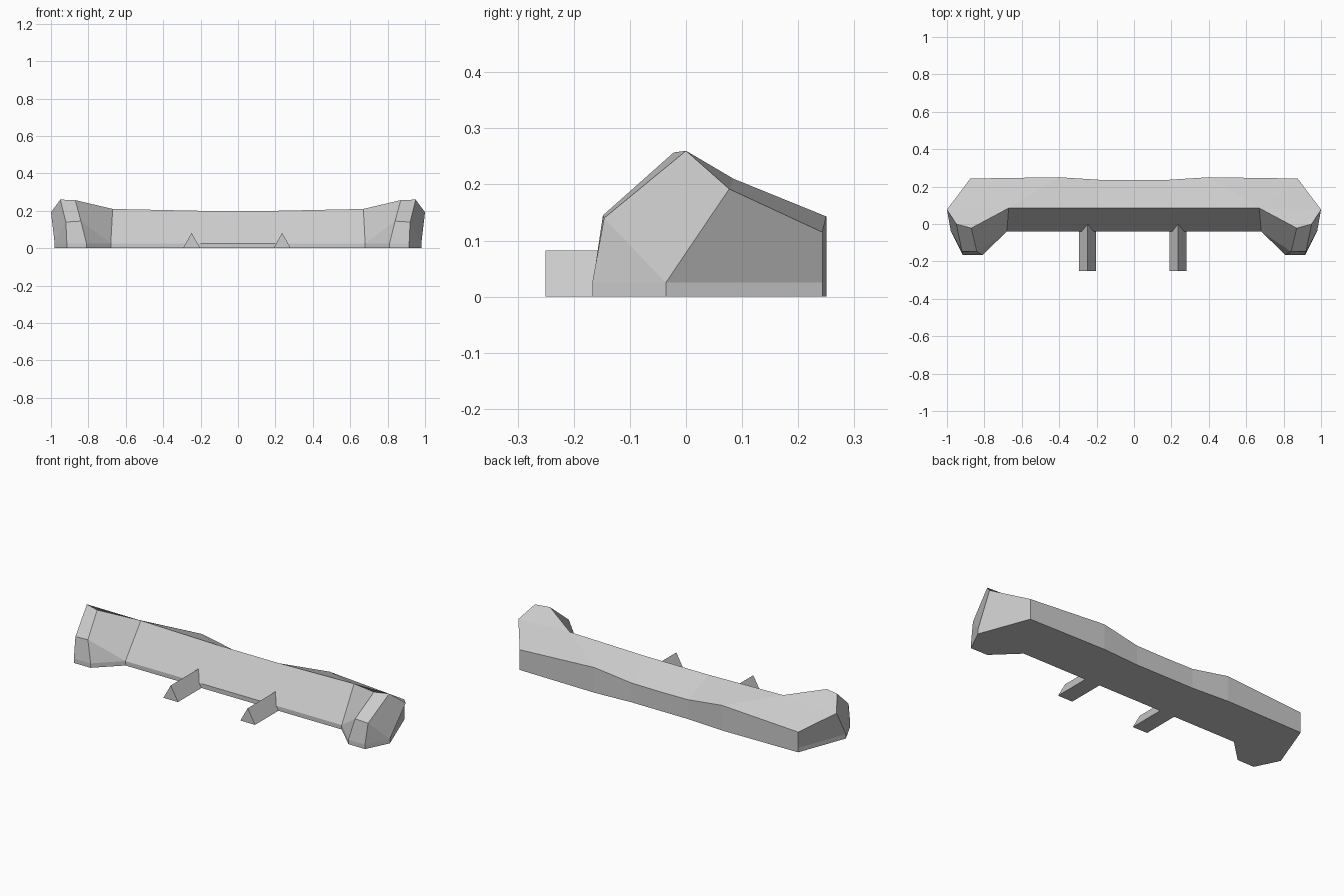
import bpy, bmesh

cube = bpy.data.objects.get("Cube")
if cube:
    bpy.data.objects.remove(cube, do_unlink=True)

grey = bpy.data.materials.new("plain grey")
grey.use_nodes = True
colour = (0.6, 0.6, 0.6, 1)
grey.diffuse_color = colour
grey.node_tree.nodes["Principled BSDF"].inputs["Base Color"].default_value = colour

FOOT = 0.025  # height of the vertical foot strip


def finish(bm, name):
    bmesh.ops.recalc_face_normals(bm, faces=bm.faces[:])
    mesh = bpy.data.meshes.new(name)
    bm.to_mesh(mesh)
    bm.free()
    mesh.materials.append(grey)
    obj = bpy.data.objects.new(name, mesh)
    bpy.context.collection.objects.link(obj)
    return obj


# Half outline of the body: (ground x, y), top corner, optional mid corner
ribs = [
    ((0, -0.04), (0, 0.085, 0.2), None),                              # 0 centre front
    ((0.2, -0.04), (0.2, 0.085, 0.2), None),                          # 1
    ((0.68, -0.04), (0.67, 0.085, 0.21), None),                       # 2 inner corner
    ((0.81, -0.166), (0.87, -0.022, 0.257), (0.84, -0.148, 0.145)),   # 3 arm tip, inner
    ((0.915, -0.167), (0.95, 0, 0.26), (0.92, -0.146, 0.14)),         # 4 arm tip, outer
    ((0.98, -0.036), (1, 0.077, 0.192), None),                        # 5 outer side
    ((0.875, 0.243), (0.875, 0.243, 0.115), None),                    # 6 back corner
    ((0.4, 0.25), (0.4, 0.25, 0.143), None),                          # 7
    ((0.18, 0.236), (0.18, 0.236, 0.11), None),                       # 8
    ((0, 0.236), (0, 0.236, 0.108), None),                            # 9 centre back
]

bm = bmesh.new()
columns = []
for (x, y), top, mid in ribs:
    points = [(x, y, 0), (x, y, FOOT)] + ([mid] if mid else []) + [top]
    columns.append([bm.verts.new(p) for p in points])

# Side walls
for a, b in zip(columns, columns[1:]):
    bm.faces.new((a[0], b[0], b[1], a[1]))
    if len(a) == len(b) == 4:
        bm.faces.new((a[1], b[1], b[2], a[2]))
        bm.faces.new((a[2], b[2], b[3], a[3]))
    elif len(a) == 4 or len(b) == 4:
        tall, low = (a, b) if len(a) == 4 else (b, a)
        bm.faces.new((low[1], tall[1], tall[2]))
        bm.faces.new((low[1], tall[2], tall[3], low[2]))
    else:
        bm.faces.new((a[1], b[1], b[2], a[2]))

# Roof and underside
for row in (0, -1):
    for group in ((0, 1, 8, 9), (1, 2, 7, 8), (2, 6, 7), (2, 5, 6), (2, 3, 4, 5)):
        bm.faces.new([columns[i][row] for i in group])

body = finish(bm, "body")
mirror = body.modifiers.new("Mirror", "MIRROR")
mirror.use_clip = True


# Small triangular prongs on the front
def prong(name, x):
    bm = bmesh.new()
    ends = [[bm.verts.new(p) for p in
             ((x - 0.046, y, 0), (x + 0.046, y, 0), (x, y, 0.082))]
            for y in (-0.25, 0.01)]
    for end in ends:
        bm.faces.new(end)
    front, back = ends
    for i in range(3):
        j = (i + 1) % 3
        bm.faces.new((front[i], front[j], back[j], back[i]))
    finish(bm, name)


prong("right_prong", -0.248)
prong("left_prong", 0.236)
